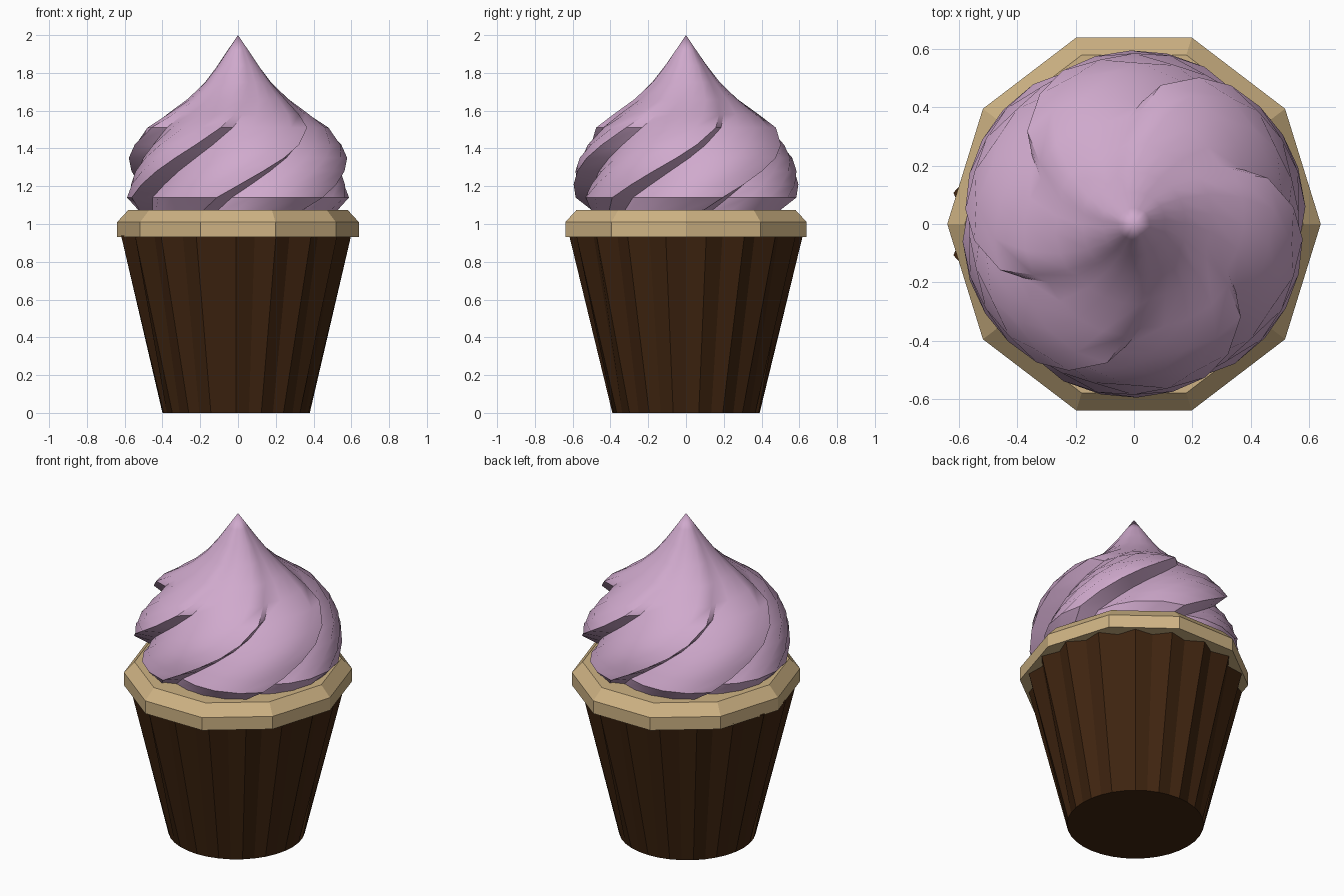
import bpy, bmesh, math
from math import cos, sin, pi, radians

if "Cube" in bpy.data.objects:
    bpy.data.objects.remove(bpy.data.objects["Cube"])


def material(name, rgb):
    m = bpy.data.materials.new(name)
    m.diffuse_color = (*rgb, 1)
    m.use_nodes = True
    m.node_tree.nodes["Principled BSDF"].inputs["Base Color"].default_value = m.diffuse_color
    return m


def loft(name, rings, mat, smooth=None, apex=None):
    """Skin closed rings of points from bottom to top, capped at both ends."""
    bm = bmesh.new()
    vs = [[bm.verts.new(p) for p in ring] for ring in rings]
    n = len(vs[0])
    for a, b in zip(vs, vs[1:]):
        for i in range(n):
            j = (i + 1) % n
            bm.faces.new((a[i], a[j], b[j], b[i]))
    bm.faces.new(vs[0][::-1])
    if apex:
        tip = bm.verts.new(apex)
        for i in range(n):
            bm.faces.new((vs[-1][i], vs[-1][(i + 1) % n], tip))
    else:
        bm.faces.new(vs[-1])
    bmesh.ops.recalc_face_normals(bm, faces=bm.faces[:])
    me = bpy.data.meshes.new(name)
    bm.to_mesh(me)
    bm.free()
    me.materials.append(mat)
    ob = bpy.data.objects.new(name, me)
    bpy.context.collection.objects.link(ob)
    if smooth:
        bpy.ops.object.select_all(action='DESELECT')
        ob.select_set(True)
        bpy.context.view_layer.objects.active = ob
        bpy.ops.object.shade_smooth_by_angle(angle=radians(smooth))
    return ob


lilac = material("lilac_frosting", (0.63, 0.40, 0.61))
sponge = material("sponge_tan", (0.62, 0.45, 0.23))
brown = material("dark_brown_paper", (0.05, 0.018, 0.005))

# Pleated paper cup: round at the base, 18 folds at the top
PLEATS = 18
base, top = [], []
for i in range(PLEATS * 2):
    a = pi * i / PLEATS
    r = 0.618 if i % 2 else 0.565
    base.append((-0.01 + 0.39 * cos(a), 0.39 * sin(a), 0))
    top.append((-0.01 + r * cos(a), r * sin(a), 0.938))
loft("paper_cup", [base, top], brown)

# Ten-sided cake rim with a chamfered upper edge
rim = [[(r * cos(i * pi / 5), 1.05 * r * sin(i * pi / 5), z) for i in range(10)]
       for r, z in ((0.64, 0.93), (0.64, 1.01), (0.58, 1.075))]
loft("cake_rim", rim, sponge)

# Swirled frosting: six overhanging lobes twisting upward and fading to a peak
LOBES = 6
# height, crest radius, groove depth, twist in degrees
levels = [(1.06, 0.52, 0.05, -112), (1.14, 0.595, 0.09, -101), (1.21, 0.595, 0.10, -89),
          (1.28, 0.59, 0.10, -77), (1.35, 0.58, 0.10, -65), (1.42, 0.55, 0.09, -54),
          (1.51, 0.485, 0.065, -41), (1.58, 0.385, 0.03, -33), (1.66, 0.275, 0.014, -25),
          (1.75, 0.18, 0.008, -18), (1.84, 0.11, 0.004, -12), (1.92, 0.055, 0.002, -8)]
# position within a lobe, share of groove depth
lobe = [(0.0, 0.0), (0.12, 1.0), (0.32, 0.62), (0.54, 0.28), (0.78, 0.05)]
rings = []
for z, r, depth, twist in levels:
    rings.append([((r - depth * d) * cos(a), (r - depth * d) * sin(a), z)
                  for k in range(LOBES) for u, d in lobe
                  for a in [radians(twist + 360 * (k + u) / LOBES)]])
loft("frosting_swirl", rings, lilac, smooth=32, apex=(0, 0, 2))
